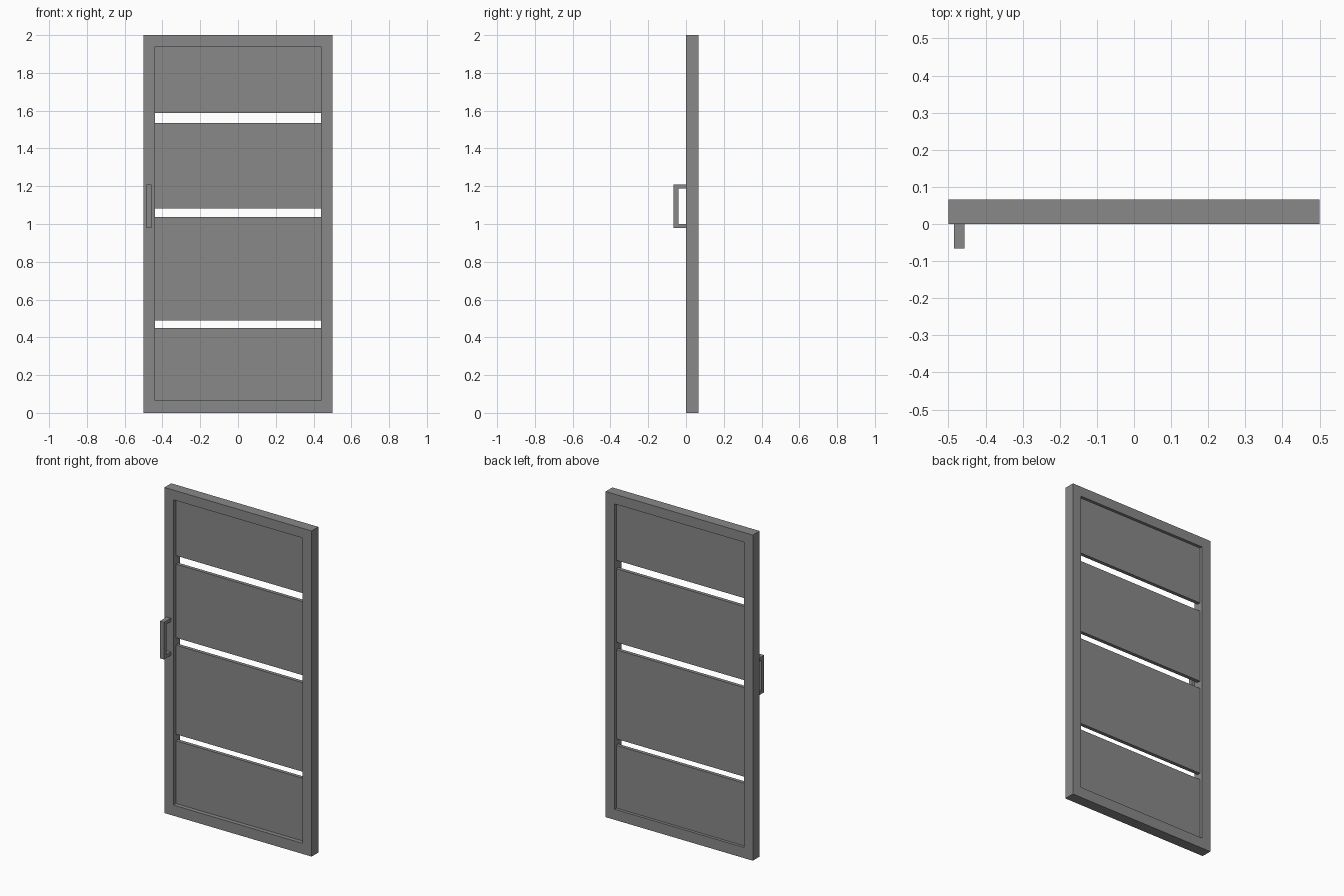
import bpy
import bmesh

cube = bpy.data.objects.get("Cube")
if cube:
    bpy.data.objects.remove(cube, do_unlink=True)

grey = bpy.data.materials.new("plain grey")
grey.use_nodes = True
colour = (0.25, 0.25, 0.25, 1)
grey.diffuse_color = colour
grey.node_tree.nodes["Principled BSDF"].inputs["Base Color"].default_value = colour


def extrude_outline(name, outline, place, offset):
    """Closed outline of (u, v) points, swept straight along offset."""
    bm = bmesh.new()
    face = bm.faces.new([bm.verts.new(place(u, v)) for u, v in outline])
    swept = bmesh.ops.extrude_face_region(bm, geom=[face], use_keep_orig=True)
    moved = [g for g in swept["geom"] if isinstance(g, bmesh.types.BMVert)]
    bmesh.ops.translate(bm, verts=moved, vec=offset)
    bmesh.ops.recalc_face_normals(bm, faces=bm.faces)
    return finish(name, bm)


def finish(name, bm):
    mesh = bpy.data.meshes.new(name)
    bm.to_mesh(mesh)
    bm.free()
    mesh.materials.append(grey)
    obj = bpy.data.objects.new(name, mesh)
    bpy.context.collection.objects.link(obj)
    return obj


def rect(x0, x1, z0, z1):
    return [(x0, z0), (x1, z0), (x1, z1), (x0, z1)]


DEPTH = 0.066
INNER_X, INNER_BOTTOM, INNER_TOP = 0.44, 0.065, 1.94

# Door frame: a mitred ring between the outer and inner rectangles
bm = bmesh.new()
outer = rect(-0.5, 0.5, 0, 2)
inner = rect(-INNER_X, INNER_X, INNER_BOTTOM, INNER_TOP)
rings = [[bm.verts.new((x, y, z)) for x, z in outline]
         for outline, y in ((outer, 0), (outer, DEPTH), (inner, DEPTH), (inner, 0))]
for a, b in zip(rings, rings[1:] + rings[:1]):
    for i in range(4):
        j = (i + 1) % 4
        bm.faces.new((a[i], a[j], b[j], b[i]))
bmesh.ops.recalc_face_normals(bm, faces=bm.faces)
finish("door_frame", bm)

# Recessed panels with open slots between them
panels = {
    "bottom_panel": (INNER_BOTTOM, 0.45),
    "lower_middle_panel": (0.49, 1.037),
    "upper_middle_panel": (1.083, 1.535),
    "top_panel": (1.587, INNER_TOP),
}
for name, (low, high) in panels.items():
    extrude_outline(name, rect(-INNER_X, INNER_X, low, high),
                    lambda x, z: (x, 0.026, z), (0, 0.022, 0))

# Pull handle: square-cornered bracket on the front
bracket = [(0, 0.98), (-0.066, 0.98), (-0.066, 1.208), (0, 1.208),
           (0, 1.187), (-0.04, 1.187), (-0.04, 1.001), (0, 1.001)]
extrude_outline("pull_handle", bracket, lambda y, z: (-0.485, y, z), (0.028, 0, 0))
